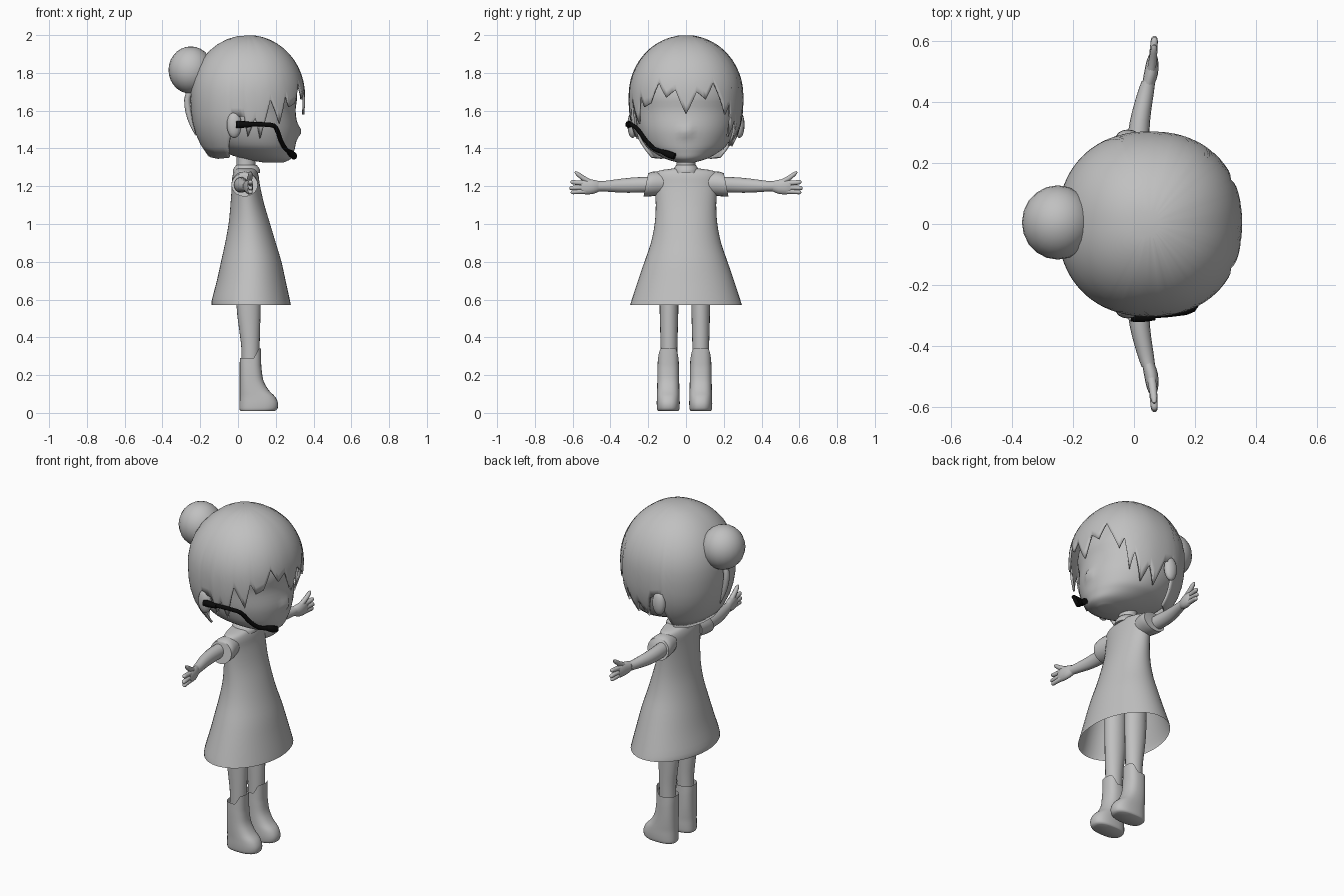
import bpy, bmesh, math
from mathutils import Vector

if "Cube" in bpy.data.objects:
    bpy.data.objects.remove(bpy.data.objects["Cube"])


def material(name, c):
    m = bpy.data.materials.new(name)
    m.diffuse_color = (c, c, c, 1)
    m.use_nodes = True
    m.node_tree.nodes["Principled BSDF"].inputs["Base Color"].default_value = m.diffuse_color
    return m


GREY = material("plain grey", 0.53)
BLACK = material("black plastic", 0.003)


def finish(name, bm, mat=GREY, angle=60):
    bmesh.ops.recalc_face_normals(bm, faces=bm.faces)
    me = bpy.data.meshes.new(name)
    bm.to_mesh(me)
    bm.free()
    me.materials.append(mat)
    me.shade_smooth()
    me.set_sharp_from_angle(angle=math.radians(angle))
    ob = bpy.data.objects.new(name, me)
    bpy.context.collection.objects.link(ob)
    return ob


def spow(v, p):
    return math.copysign(abs(v) ** p, v)


def catmull(rows, sub):
    """Smoothly resample rows of numbers."""
    out = []
    for i in range(len(rows) - 1):
        p0, p1, p2, p3 = (rows[max(i - 1, 0)], rows[i], rows[i + 1],
                          rows[min(i + 2, len(rows) - 1)])
        for k in range(sub):
            t = k / sub
            out.append([b + 0.5 * t * (c - a + t * (2 * a - 5 * b + 4 * c - d + t * (3 * (b - c) + d - a)))
                        for a, b, c, d in zip(p0, p1, p2, p3)])
    return out + [list(rows[-1])]


def skin(bm, loops, cap0, cap1):
    vs = [[bm.verts.new(p) for p in lp] for lp in loops]
    n = len(vs[0])
    for a, b in zip(vs, vs[1:]):
        for i in range(n):
            bm.faces.new((a[i], a[(i + 1) % n], b[(i + 1) % n], b[i]))
    if cap0:
        bm.faces.new(vs[0])
    if cap1:
        bm.faces.new(vs[-1])


def loft(name, rings, axis="z", n=24, power=2.0, caps=(True, True), sub=3, shape=None):
    """Rings of (position, centre 1, centre 2, radius 1, radius 2) along z or y."""
    loops = []
    for pos, c1, c2, r1, r2 in catmull(rings, sub):
        lp = []
        for i in range(n):
            a = math.tau * i / n
            u = c1 + r1 * spow(math.cos(a), 2 / power)
            v = c2 + r2 * spow(math.sin(a), 2 / power)
            p = Vector((u, v, pos) if axis == "z" else (u, pos, v))
            lp.append(shape(p, a) if shape else p)
        loops.append(lp)
    bm = bmesh.new()
    skin(bm, loops, *caps)
    return finish(name, bm)


def tube(name, pts, mat=GREY, n=10, sub=3):
    """Tapered tube through points (x, y, z, radius)."""
    rows = catmull(pts, sub)
    ps = [Vector(r[:3]) for r in rows]
    loops = []
    for i, p in enumerate(ps):
        d = (ps[min(i + 1, len(ps) - 1)] - ps[max(i - 1, 0)]).normalized()
        u = d.cross(Vector((0.31, 0.2, 0.93))).normalized()
        v = d.cross(u)
        loops.append([p + rows[i][3] * (u * math.cos(math.tau * k / n) + v * math.sin(math.tau * k / n))
                      for k in range(n)])
    bm = bmesh.new()
    skin(bm, loops, True, True)
    return finish(name, bm, mat)


def ellipsoid(name, c, r, u=20, v=14):
    bm = bmesh.new()
    bmesh.ops.create_uvsphere(bm, u_segments=u, v_segments=v, radius=1)
    for w in bm.verts:
        w.co = Vector(c) + Vector((w.co.x * r[0], w.co.y * r[1], w.co.z * r[2]))
    return finish(name, bm)


# head, with a small nose pushed out of the face
def nose(p, a):
    if p.x > 0.2:
        p.x += 0.022 * math.exp(-(p.y / 0.025) ** 2 - ((p.z - 1.49) / 0.03) ** 2)
    return p


loft("head", [(1.325, .19, 0, .05, .04), (1.345, .155, 0, .125, .11), (1.38, .11, 0, .185, .172),
              (1.42, .08, 0, .225, .218), (1.5, .05, 0, .265, .255), (1.6, .04, 0, .265, .27),
              (1.7, .04, 0, .27, .275), (1.85, .04, 0, .21, .22), (1.94, .04, 0, .08, .08)],
     n=48, sub=4, shape=nose)
loft("neck", [(1.24, .04, 0, .06, .06), (1.3, .042, 0, .05, .05), (1.42, .045, 0, .055, .052)])

# hair cap: lower edge height by direction (degrees from the face), jagged into locks
EDGE = [(-180, 1.36), (-141, 1.345), (-117, 1.35), (-108, 1.46), (-105, 1.57), (-93, 1.57), (-90, 1.46),
        (-84, 1.56), (-78, 1.45), (-69, 1.66), (-57, 1.53), (-51, 1.68), (-45, 1.62), (-36, 1.64),
        (-27, 1.75), (-18, 1.67), (-9, 1.71), (0, 1.58), (9, 1.70), (18, 1.66), (27, 1.75), (36, 1.65),
        (42, 1.58), (48, 1.64), (54, 1.46), (60, 1.56), (69, 1.41), (78, 1.5), (87, 1.41), (93, 1.55),
        (105, 1.57), (108, 1.46), (117, 1.35), (141, 1.345), (180, 1.36)]


def edge(d):
    for (a, za), (b, zb) in zip(EDGE, EDGE[1:]):
        if a <= d <= b:
            return za + (zb - za) * (d - a) / (b - a)


def hair_point(d, t):
    a = math.radians(d)
    if t <= 90:
        z, r = 1.68 + 0.32 * math.cos(math.radians(t)), math.sin(math.radians(t))
    else:
        k = (t - 90) / 60
        z, r = 1.68 - 0.34 * k, 1 - 0.36 * k ** 2.7
    return (0.052 + 0.303 * r * spow(math.cos(a), 0.9), 0.304 * r * spow(math.sin(a), 0.9), z)


ROWS = 14
cols = range(-180, 180, 3)
limit = [math.degrees(math.acos((edge(d) - 1.68) / 0.32)) if edge(d) > 1.68
         else 90 + 60 * (1.68 - edge(d)) / 0.34 for d in cols]
bm = bmesh.new()
skin(bm, [[hair_point(d, m * j / ROWS) for d, m in zip(cols, limit)] for j in range(1, ROWS + 1)], True, False)
hair = finish("hair", bm)
if sum(p.normal.dot(p.center - Vector((.05, 0, 1.6))) for p in hair.data.polygons) < 0:
    hair.data.flip_normals()
mod = hair.modifiers.new("thickness", "SOLIDIFY")
mod.thickness, mod.offset = 0.012, -1

# bun and the loose strand below it
ellipsoid("hair_bun", (-.25, .005, 1.815), (.118, .122, .125))
tube("hair_strand", [(-.24, 0, 1.74, .02), (-.268, 0, 1.66, .018), (-.255, 0, 1.56, .014), (-.225, 0, 1.47, .002)])

# dress, open at the hem, with a collar
loft("dress", [(.57, .07, 0, .21, .296), (.6, .068, 0, .206, .287), (.7, .07, 0, .182, .254),
               (.8, .07, 0, .16, .22), (.9, .066, 0, .134, .186), (1.0, .06, 0, .11, .166),
               (1.1, .05, 0, .09, .16), (1.2, .042, 0, .075, .165), (1.25, .04, 0, .07, .17),
               (1.28, .04, 0, .06, .15), (1.295, .04, 0, .05, .06)], n=40, caps=(False, True))
loft("collar", [(1.27, .045, 0, .072, .07), (1.29, .045, 0, .07, .066), (1.312, .045, 0, .054, .052)])


# boot tops rise into a tongue at the front
def tongue(p, a):
    if p.z > 0.26 and math.cos(a) > 0.25:
        p.z += 0.05 * min(1, (math.cos(a) - 0.25) * 2.2) * (p.z - 0.26) / 0.03
    return p


for s, side in ((-1, "right"), (1, "left")):
    ellipsoid(side + "_ear", (-.02, s * .283, 1.525), (.04, .027, .07), 14, 10)

    # sleeve and arm; the sleeve flares outwards at its lower edge
    def slant(p, a):
        p.y -= s * (p.z - 1.21) * 0.2
        return p

    loft(side + "_sleeve", [(s * .12, .035, 1.214, .058, .06), (s * .16, .035, 1.213, .066, .065),
                            (s * .19, .035, 1.211, .07, .066), (s * .212, .035, 1.207, .07, .062)],
         axis="y", n=20, shape=slant)
    loft(side + "_arm", [(s * .14, .02, 1.21, .038, .04), (s * .25, .014, 1.207, .037, .041),
                         (s * .34, .02, 1.203, .033, .037), (s * .43, .038, 1.2, .027, .028),
                         (s * .47, .048, 1.2, .022, .027)], axis="y", n=16)

    # hand
    loft(side + "_palm", [(s * .455, .046, 1.2, .02, .026), (s * .49, .055, 1.197, .023, .038),
                          (s * .53, .06, 1.197, .02, .041), (s * .555, .062, 1.197, .013, .036)],
         axis="y", n=14)
    for name, z0, y1, z1 in (("lower_finger", 1.173, .61, 1.168), ("middle_finger", 1.194, .617, 1.19),
                             ("upper_finger", 1.216, .612, 1.222)):
        tube(side + "_" + name, [(.061, s * .53, z0, .014), (.065, s * .58, (z0 + z1) / 2, .013),
                                 (.067, s * (y1 - .008), z1, .011), (.067, s * y1, z1, .004)], n=8)
    tube(side + "_thumb", [(.055, s * .49, 1.212, .016), (.062, s * .54, 1.24, .014),
                           (.066, s * .575, 1.266, .011), (.066, s * .588, 1.277, .004)], n=8)

    # leg and boot; the pair sits very slightly towards the right
    c = s * .084 - .006
    loft(side + "_leg", [(.2, .065, c, .045, .042), (.34, .066, c, .048, .044),
                         (.45, .061, c, .056, .047), (.57, .056, c, .064, .05),
                         (.8, .055, c, .066, .054)], n=20)
    c = s * .086 - .008
    loft(side + "_boot", [(.01, .103, c, .09, .053), (.02, .108, c, .1, .059),
                          (.05, .11, c, .102, .061), (.085, .103, c, .094, .06),
                          (.12, .086, c, .077, .059), (.17, .072, c, .063, .058),
                          (.23, .067, c, .058, .057), (.26, .066, c, .057, .056),
                          (.29, .066, c, .056, .055)],
         n=28, power=2.5, shape=tongue, caps=(True, False))

# headset: earpiece, bent boom and microphone
tube("headset_boom", [(.0, -.303, 1.528, .011), (.17, -.287, 1.525, .012), (.205, -.255, 1.5, .012),
                      (.225, -.215, 1.445, .012), (.25, -.17, 1.4, .012), (.275, -.12, 1.38, .012),
                      (.3, -.06, 1.36, .01)], BLACK, n=8)
tube("headset_earpiece", [(-.01, -.302, 1.527, .019), (.03, -.304, 1.527, .018), (.07, -.303, 1.527, .013)],
     BLACK, n=8)
tube("headset_microphone", [(.27, -.125, 1.382, .013), (.285, -.095, 1.37, .019), (.297, -.06, 1.358, .018)],
     BLACK, n=8)
